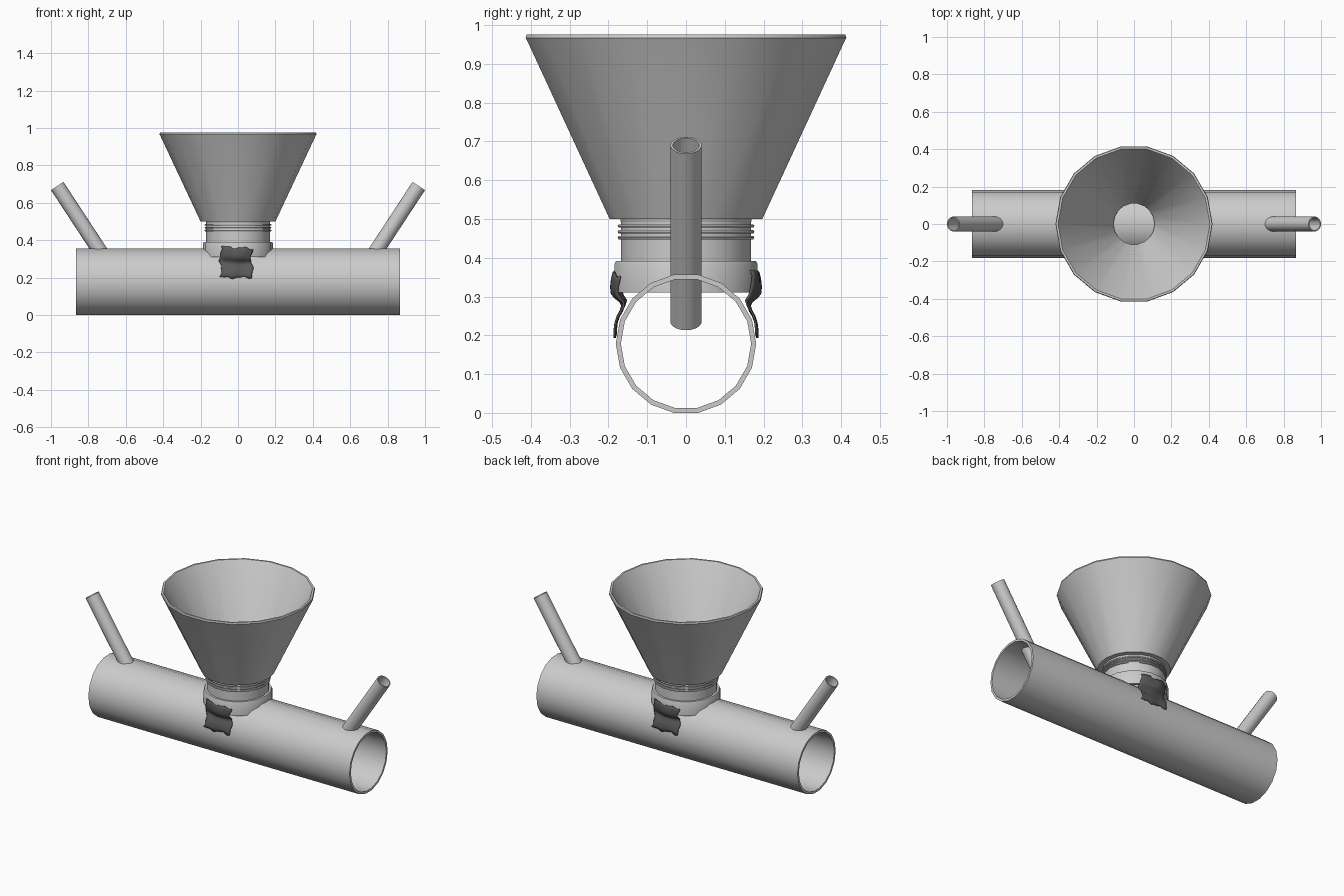
import bpy, bmesh, math
from mathutils import Vector

if "Cube" in bpy.data.objects:
    bpy.data.objects.remove(bpy.data.objects["Cube"])

SIDES = 18


def finish(name, bm, angle=32):
    """Turn a bmesh into a named object with smooth shading by angle."""
    bmesh.ops.recalc_face_normals(bm, faces=bm.faces)
    mesh = bpy.data.meshes.new(name)
    bm.to_mesh(mesh)
    bm.free()
    ob = bpy.data.objects.new(name, mesh)
    bpy.context.collection.objects.link(ob)
    bpy.ops.object.select_all(action='DESELECT')
    ob.select_set(True)
    bpy.context.view_layer.objects.active = ob
    bpy.ops.object.shade_smooth_by_angle(angle=math.radians(angle))
    return ob


def lathe(name, profile, phase=0.0, sides=SIDES):
    """Spin a closed (radius, z) profile around the z axis."""
    bm = bmesh.new()
    rings = []
    for i in range(sides):
        a = phase + 2 * math.pi * i / sides
        rings.append([bm.verts.new((r * math.cos(a), r * math.sin(a), z)) for r, z in profile])
    n = len(profile)
    for i in range(sides):
        p, q = rings[i], rings[(i + 1) % sides]
        for j in range(n):
            k = (j + 1) % n
            bm.faces.new((p[j], q[j], q[k], p[k]))
    return finish(name, bm)


def tube(name, outer, inner, length, phase=0.0):
    h = length / 2
    return lathe(name, [(outer, -h), (outer, h), (inner, h), (inner, -h)], phase)


# Main horizontal pipe, flat sides up and down
pipe = tube("main_pipe", 0.181, 0.168, 1.73, math.radians(10))
pipe.rotation_euler = (0, math.pi / 2, 0)
pipe.location = (0, 0, 0.1783)

# Slanted side tubes that pass into the pipe
top, bottom = Vector((0.9665, 0, 0.69)), Vector((0.668, 0, 0.235))
for side, label in ((1, "right"), (-1, "left")):
    t = tube("side_tube_" + label, 0.04, 0.034, (top - bottom).length)
    mid = (top + bottom) / 2
    t.location = (side * mid.x, 0, mid.z)
    t.rotation_euler = (0, side * math.atan2(top.x - bottom.x, top.z - bottom.z), 0)

# Funnel with rounded rim and inner cone running down to the pipe
lathe("funnel", [(0.200, 0.50), (0.415, 0.958), (0.420, 0.967), (0.417, 0.975), (0.406, 0.975),
                 (0.400, 0.967), (0.110, 0.375), (0.114, 0.368), (0.171, 0.494), (0.172, 0.50)])

# Neck and its thread ridges
lathe("neck", [(0.170, 0.36), (0.170, 0.50), (0.167, 0.495), (0.155, 0.36)])
for i in range(3):
    z = 0.452 + 0.015 * i
    lathe("thread_ridge_%d" % (i + 1),
          [(0.174 + 0.005 * math.cos(k * math.pi / 3), z + 0.005 * math.sin(k * math.pi / 3))
           for k in range(6)])

# Lower collar straddling the pipe
lathe("lower_collar", [(0.187, 0.31), (0.187, 0.384), (0.183, 0.392), (0.166, 0.392), (0.166, 0.31)])

# Dark ragged patches draped over collar and pipe, one on each side
dark = bpy.data.materials.new("dark_patch")
dark.diffuse_color = (0.1, 0.1, 0.1, 1)
dark.use_nodes = True
dark.node_tree.nodes["Principled BSDF"].inputs["Base Color"].default_value = dark.diffuse_color
DRAPE = [(0.186, 0.365), (0.189, 0.352), (0.190, 0.33), (0.188, 0.313), (0.180, 0.302), (0.166, 0.290),
         (0.161, 0.278), (0.165, 0.265), (0.173, 0.250), (0.178, 0.235), (0.180, 0.218), (0.181, 0.20)]


def patch(name, turn):
    bm = bmesh.new()
    cols = 14
    rows = []
    for j, (y, z) in enumerate(DRAPE):
        v = j / (len(DRAPE) - 1)
        left = -0.094 + 0.007 * math.sin(9 * v + 1) + 0.003 * math.sin(23 * v)
        right = 0.074 + 0.007 * math.sin(8 * v + 2) + 0.003 * math.sin(21 * v)
        hug = min(1, max(0, (z - 0.27) / 0.04))  # follow the round collar near the top
        row = []
        for i in range(cols + 1):
            u = i / cols
            x = left + (right - left) * u
            edge = abs(2 * v - 1) ** 4
            dz = edge * (0.005 * math.sin(11 * u) + 0.003 * math.sin(25 * u + 1))
            dz -= (1 - v) * 0.010 * u
            ripple = 0.002 * math.sin(10 * u + 5 * v)
            curve = hug * (0.19 - math.sqrt(0.19 ** 2 - x * x))
            row.append(bm.verts.new((x, -(y - curve + 0.002 + ripple), z + dz)))
        rows.append(row)
    for a, b in zip(rows, rows[1:]):
        for i in range(cols):
            bm.faces.new((a[i], b[i], b[i + 1], a[i + 1]))
    ob = finish(name, bm, 60)
    ob.data.materials.append(dark)
    ob.rotation_euler = (0, 0, turn)
    mod = ob.modifiers.new("thickness", 'SOLIDIFY')
    mod.thickness = 0.005
    mod.offset = 0
    return ob


patch("front_patch", 0)
patch("back_patch", math.pi)
